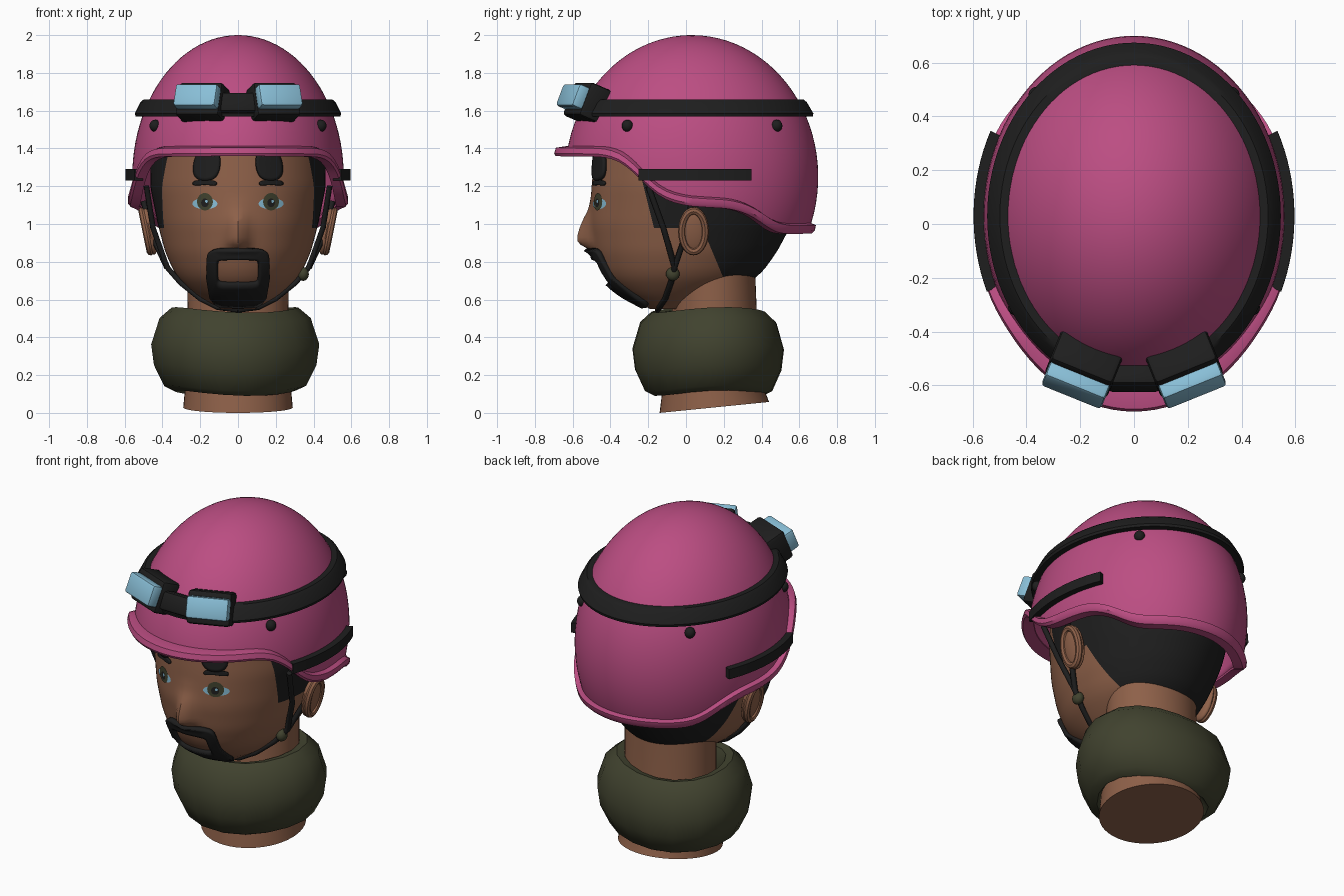
import bpy, bmesh, math
from math import sin, cos, pi, sqrt, asin
from mathutils import Matrix, Euler

if "Cube" in bpy.data.objects:
    bpy.data.objects.remove(bpy.data.objects["Cube"])

def material(name, rgb):
    m = bpy.data.materials.new(name)
    m.diffuse_color = (*rgb, 1)
    m.use_nodes = True
    m.node_tree.nodes["Principled BSDF"].inputs["Base Color"].default_value = m.diffuse_color
    return m

PINK = material("helmet pink", (0.50, 0.075, 0.225))
BLACK = material("black", (0.013, 0.013, 0.013))
SKIN = material("skin brown", (0.27, 0.118, 0.066))
OLIVE = material("olive", (0.052, 0.055, 0.028))
BLUE = material("lens blue", (0.25, 0.52, 0.68))

def finish(name, bm, *mats):
    bmesh.ops.remove_doubles(bm, verts=bm.verts, dist=1e-5)
    bmesh.ops.recalc_face_normals(bm, faces=bm.faces)
    me = bpy.data.meshes.new(name)
    bm.to_mesh(me)
    bm.free()
    ob = bpy.data.objects.new(name, me)
    bpy.context.collection.objects.link(ob)
    for m in mats:
        me.materials.append(m)
    return ob

def grid_bm(rows, loop_rows=False, loop_cols=True, cap=False):
    """Skin a list of equally long point rows."""
    bm = bmesh.new()
    vs = [[bm.verts.new(p) for p in r] for r in rows]
    n, m = len(vs), len(vs[0])
    for i in range(n if loop_rows else n - 1):
        for j in range(m if loop_cols else m - 1):
            k, l = (i + 1) % n, (j + 1) % m
            bm.faces.new((vs[i][j], vs[i][l], vs[k][l], vs[k][j]))
    if cap:
        bm.faces.new(vs[0])
        bm.faces.new(vs[-1])
    return bm

def grid(name, rows, mat, **kw):
    return finish(name, grid_bm(rows, **kw), mat)

def lerp_table(table, x, col=1):
    if x <= table[0][0]:
        return table[0][col]
    for a, b in zip(table, table[1:]):
        if x <= b[0]:
            return a[col] + (b[col] - a[col]) * (x - a[0]) / (b[0] - a[0])
    return table[-1][col]

def smooth_table(table, x, col=1, w=0.03):
    return sum(lerp_table(table, x + w * k / 2, col) for k in range(-2, 3)) / 5

def box(name, size, loc, rot, mat, bevel=0.02):
    bm = bmesh.new()
    bmesh.ops.create_cube(bm, size=1, matrix=Matrix.Diagonal((*size, 1)))
    bmesh.ops.bevel(bm, geom=bm.edges[:], offset=bevel, segments=2, affect='EDGES', profile=0.5)
    ob = finish(name, bm, mat)
    ob.location, ob.rotation_euler = loc, rot
    return ob

def ball(name, loc, radii, mat, rot=(0, 0, 0)):
    bm = bmesh.new()
    bmesh.ops.create_uvsphere(bm, u_segments=20, v_segments=12, radius=1, matrix=Matrix.Diagonal((*radii, 1)))
    ob = finish(name, bm, mat)
    ob.location, ob.rotation_euler = loc, rot
    return ob

# ---- helmet: ellipsoid cut along a rim whose height depends on y
def helm(a, z, out=0.0):
    s = sqrt(max(0, 1 - ((z - 1.25) / 0.75) ** 2))
    return ((0.56 * s + out) * cos(a), 0.03 + (0.67 * s + out) * sin(a), z)

RIM = [(-0.7, 1.36), (-0.4, 1.355), (-0.3, 1.31), (-0.2, 1.2), (-0.12, 1.13), (0, 1.095),
       (0.25, 1.08), (0.36, 1.04), (0.47, 0.965), (0.55, 0.945), (0.7, 0.95)]
def rim(a):
    return smooth_table(RIM, 0.03 + 0.67 * sin(a), w=0.05)

N = 96
AZ = [2 * pi * i / N for i in range(N)]
rows = []
for k in range(29):
    row = []
    for a in AZ:
        p0 = asin((rim(a) + 0.01 - 1.25) / 0.75)
        row.append(helm(a, 1.25 + 0.75 * sin(p0 + (pi / 2 - p0) * k / 28)))
    rows.append(row)
shell = grid("helmet_shell", rows, PINK)
mod = shell.modifiers.new("thickness", 'SOLIDIFY')
mod.thickness = 0.03

LIP = [(-0.03, 0), (0.022, 0), (0.032, 0.015), (0.028, 0.045), (0.0, 0.055), (-0.03, 0.05)]
rows = [[helm(a, rim(a) + dz, o + (0.035 * max(0, -sin(a)) ** 4 if o > 0 else 0)) for o, dz in LIP] for a in AZ]
grid("helmet_rim", rows, PINK, loop_rows=True)

BAND = [(-0.01, 1.57), (0.035, 1.57), (0.045, 1.585), (0.04, 1.645), (0.03, 1.66), (-0.01, 1.66)]
grid("goggle_strap", [[helm(a, z, o) for o, z in BAND] for a in AZ], BLACK, loop_rows=True)

RAIL = [(-0.01, 1.23), (0.037, 1.23), (0.037, 1.29), (-0.01, 1.29)]
for s in (1, -1):
    side = "right" if s > 0 else "left"
    rows = []
    for i in range(17):
        a = -0.41 + 0.875 * i / 16
        rows.append([helm(a if s > 0 else pi - a, z, o) for o, z in RAIL])
    grid("side_rail_" + side, rows, BLACK, cap=True)
    for y in (-0.31, 0.48):                       # helmet screws
        a = asin((y - 0.03) / 0.625)
        x, y, z = helm(a, 1.52)
        ball("screw_" + side, (s * x, y, z), (0.03, 0.03, 0.032), BLACK)
    # goggles
    rot = Euler((math.radians(-22), 0, s * math.radians(22)))
    c = Matrix.Translation((s * 0.185, -0.52, 1.64)) @ rot.to_matrix().to_4x4()
    box("goggle_frame_" + side, (0.25, 0.14, 0.19), c.translation, rot, BLACK)
    lens = Matrix.Translation((0, -0.09, 0.0))
    box("goggle_lens_" + side, (0.24, 0.07, 0.125), (c @ lens).translation, rot, BLUE, 0.015)
box("goggle_bridge", (0.2, 0.08, 0.11), (0, -0.575, 1.635), (-0.35, 0, 0), BLACK)

# ---- head: z, front y, back y, half width
HEAD = [(0.55, -0.17, 0.0, 0.10), (0.60, -0.29, 0.14, 0.19), (0.68, -0.40, 0.32, 0.285), (0.74, -0.445, 0.40, 0.335),
        (0.85, -0.485, 0.48, 0.385), (1.0, -0.51, 0.56, 0.425), (1.2, -0.50, 0.60, 0.465), (1.4, -0.48, 0.58, 0.46),
        (1.6, -0.40, 0.48, 0.38), (1.75, -0.22, 0.30, 0.22)]
NOSE = [(0.85, 0), (0.90, 0.085), (0.94, 0.075), (1.08, 0.01), (1.15, 0)]

def section(z):
    f, b, w = (smooth_table(HEAD, z, c) for c in (1, 2, 3))
    return (f + b) / 2, (b - f) / 2, w

def nose(x, z):
    return smooth_table(NOSE, z, w=0.015) * math.exp(-(x / 0.05) ** 2)

def face_y(x, z):
    cy, ry, w = section(z)
    return cy - ry * sqrt(max(0, 1 - (x / w) ** 2)) - nose(x, z)

rows = []
for k in range(61):
    z = 0.55 + 1.2 * k / 60
    cy, ry, w = section(z)
    rows.append([(w * cos(a), cy + ry * sin(a) - (nose(w * cos(a), z) if sin(a) < 0 else 0), z) for a in AZ])
bm = grid_bm(rows, cap=True)
# cut the hairline so the two colours meet on clean edges
for co, no in (((0, 0, 0.71), (0, 0, 1)), ((0, 0, 0.98), (0, 0, 1)),
               ((0, -0.17, 0.98), (0, 1, 0.25)), ((0, 0.2, 0.71), (0, 1, 0.42))):
    bmesh.ops.bisect_plane(bm, geom=bm.verts[:] + bm.edges[:] + bm.faces[:], plane_co=co, plane_no=no, dist=1e-5)
for f in bm.faces:
    c = f.calc_center_median()
    side = c.z > 0.98 and c.y > -0.17 - 0.25 * (c.z - 0.98)
    nape = c.z > 0.71 and c.y > 0.2 - 0.42 * (c.z - 0.71)
    f.material_index = int(side or nape)
finish("head", bm, SKIN, BLACK)

# ---- plates that follow the face
def squircle(cx, cz, hx, hz, p=1.0, n=32):
    pts = []
    for i in range(n):
        c, s = cos(2 * pi * i / n), sin(2 * pi * i / n)
        pts.append((cx + hx * math.copysign(abs(c) ** p, c), cz + hz * math.copysign(abs(s) ** p, s)))
    return pts

def patch(name, outer, mat, off, inner=None, thick=0):
    m = len(outer)
    if inner is None:
        mid = (sum(p[0] for p in outer) / m, sum(p[1] for p in outer) / m)
        inner = [mid] * m
    rows = []
    for k in range(6):
        pts = [(a[0] + (b[0] - a[0]) * k / 5, a[1] + (b[1] - a[1]) * k / 5) for a, b in zip(outer, inner)]
        rows.append([(x, face_y(x, z) - off, z) for x, z in pts])
    ob = grid(name, rows, mat)
    if thick:
        mod = ob.modifiers.new("thickness", 'SOLIDIFY')
        mod.thickness, mod.offset = thick, 0
    return ob

beard = [(x * min(1, 0.72 + max(0, z - 0.57) * 4), z) for x, z in squircle(0, 0.717, 0.16, 0.15, 0.25)]
patch("goatee", beard, BLACK, 0.014, squircle(0, 0.75, 0.11, 0.063, 0.3), 0.03)
for s in (1, -1):
    x = s * 0.175
    patch("eye", squircle(x, 1.108, 0.066, 0.03), BLUE, 0.004)
    patch("iris", squircle(x, 1.118, 0.042, 0.046), OLIVE, 0.007)
    patch("pupil", squircle(x, 1.112, 0.02, 0.023), BLACK, 0.010)
    patch("eye_glint", squircle(x + 0.008, 1.12, 0.007, 0.008), BLUE, 0.013)
    brow = [(a, b - 0.12 * abs(a - x)) for a, b in squircle(x, 1.222, 0.062, 0.014, 0.6)]
    patch("eyebrow", brow, BLACK, 0.008, thick=0.012)
    lock = [(a - s * 0.12 * (b - 1.3), b) for a, b in squircle(x - s * 0.01, 1.31, 0.068, 0.08, 0.8)]
    patch("hair_lock", lock, BLACK, 0.012, thick=0.02)
    # ear: flat lobe with a raised rim
    loc, rot = (s * 0.468, 0.04, 0.965), (0, s * 0.2, 0)
    ball("ear", loc, (0.032, 0.08, 0.13), SKIN, rot)
    rows = [[(s * (0.018 + 0.02 * sin(v * pi / 4)), (0.062 + 0.02 * cos(v * pi / 4)) * cos(u * pi / 14),
              (0.11 + 0.02 * cos(v * pi / 4)) * sin(u * pi / 14)) for v in range(8)] for u in range(28)]
    e = grid("ear_rim", rows, SKIN, loop_rows=True)
    e.location, e.rotation_euler = loc, rot

# ---- chin straps
def strap(name, pts, r=0.016):
    cu = bpy.data.curves.new(name, 'CURVE')
    cu.dimensions, cu.bevel_depth, cu.bevel_resolution, cu.use_fill_caps = '3D', r, 1, True
    sp = cu.splines.new('POLY')
    sp.points.add(len(pts) - 1)
    for p, q in zip(sp.points, pts):
        p.co = (*q, 1)
    cu.materials.append(BLACK)
    bpy.context.collection.objects.link(bpy.data.objects.new(name, cu))

for s in (1, -1):
    strap("front_chin_strap", [(s * x, y, z) for x, y, z in (
        (0.485, -0.2, 1.2), (0.45, -0.12, 0.98), (0.375, -0.06, 0.77), (0.305, -0.08, 0.69),
        (0.2, -0.11, 0.605), (0.11, -0.14, 0.56), (0, -0.15, 0.545))])
    strap("rear_chin_strap", [(s * x, y, z) for x, y, z in (
        (0.5, 0.03, 1.12), (0.445, -0.01, 0.92), (0.375, -0.06, 0.77))])
ball("strap_buckle", (0.345, -0.07, 0.735), (0.03, 0.036, 0.036), OLIVE)

# ---- neck with a slanted base
rows = []
for z, cy, rx, ry, slope in ((0, 0.15, 0.29, 0.29, 0.1), (0.12, 0.14, 0.28, 0.265, 0.05),
                             (0.4, 0.15, 0.265, 0.23, 0), (0.78, 0.15, 0.27, 0.215, 0)):
    rows.append([(rx * cos(a), cy + ry * sin(a), z + slope * (ry + ry * sin(a))) for a in AZ[::2]])
grid("neck", rows, SKIN, cap=True)

# ---- soft neck scarf
SCARF = [(0.25, 0.46), (0.29, 0.535), (0.335, 0.545), (0.40, 0.49), (0.445, 0.35), (0.43, 0.24),
         (0.375, 0.13), (0.32, 0.105), (0.275, 0.16)]
rows = []
for i in range(18):
    a = 2 * pi * i / 18
    k = 1 + 0.025 * sin(3 * a + 0.5)
    rows.append([(-0.02 + r * k * cos(a), 0.125 + 0.91 * r * k * sin(a), z + 0.015 * sin(2 * a + 1)) for r, z in SCARF])
grid("neck_scarf", rows, OLIVE, loop_rows=True)

# ---- smooth shading, sharp edges kept
for ob in bpy.context.scene.objects:
    ob.select_set(ob.type == 'MESH')
bpy.context.view_layer.objects.active = bpy.data.objects["head"]
bpy.ops.object.shade_smooth_by_angle(angle=math.radians(40))
